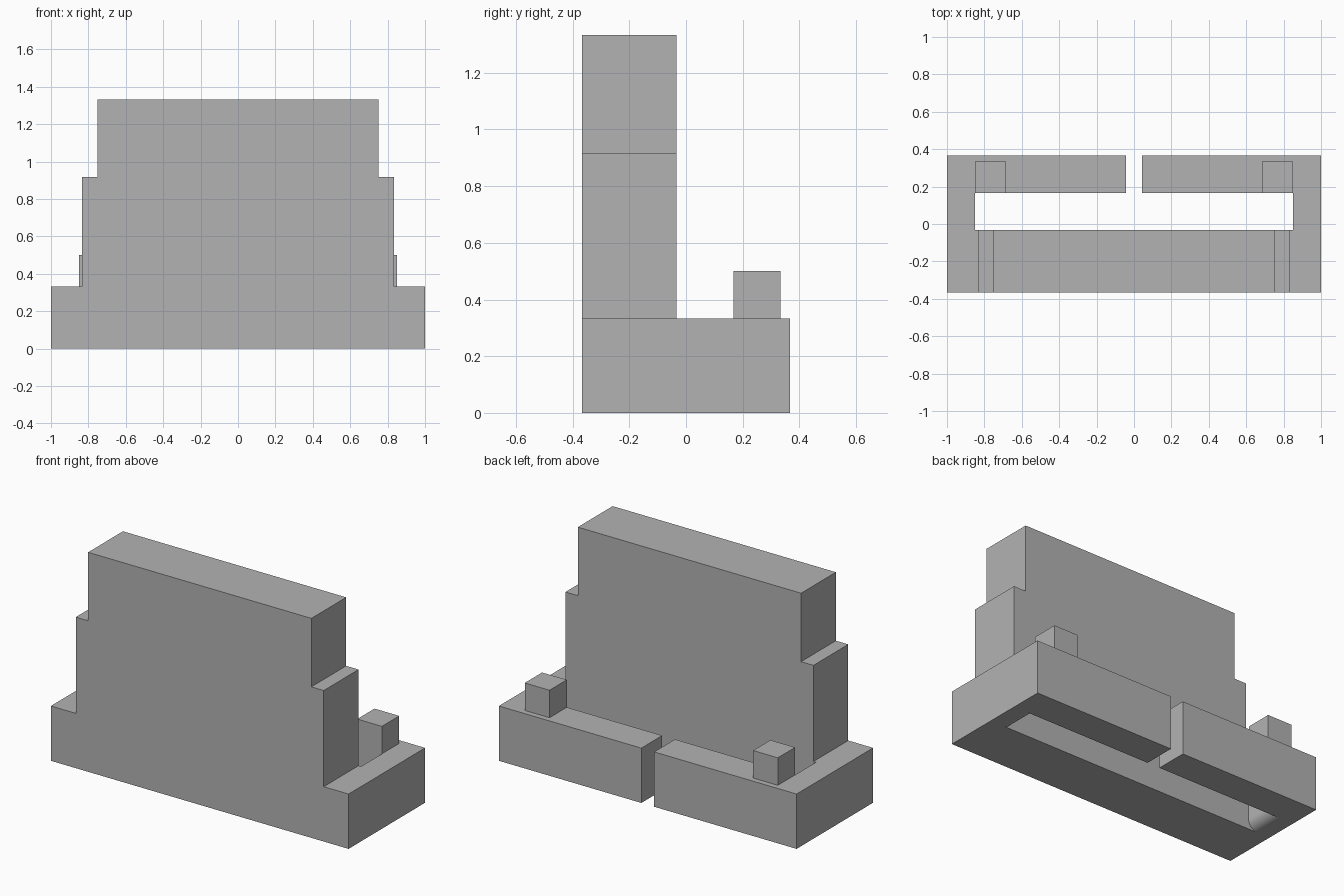
import bpy, bmesh, math

cube = bpy.data.objects.get("Cube")
if cube:
    bpy.data.objects.remove(cube, do_unlink=True)

GREY = (0.45, 0.45, 0.45, 1)
mat = bpy.data.materials.new("plain_grey")
mat.use_nodes = True
mat.diffuse_color = GREY
mat.node_tree.nodes["Principled BSDF"].inputs["Base Color"].default_value = GREY

BACK = 0.367       # half depth
BASE_TOP = 0.333
WALL_BACK = -0.033
BAR_FRONT = 0.167
SLOT = 0.85        # half length of the slot
ROUND = 0.063      # round-over radius under the slot ends


def extrude(name, half, y0, y1):
    """Mirror a right-hand (x, z) profile, listed bottom to top, and extrude it along y."""
    outline = half + [(-x, z) for x, z in reversed(half)]
    bm = bmesh.new()
    face = bm.faces.new([bm.verts.new((x, y0, z)) for x, z in outline])
    moved = bmesh.ops.extrude_face_region(bm, geom=[face])["geom"]
    verts = [v for v in moved if isinstance(v, bmesh.types.BMVert)]
    bmesh.ops.translate(bm, verts=verts, vec=(0, y1 - y0, 0))
    bmesh.ops.recalc_face_normals(bm, faces=bm.faces)
    mesh = bpy.data.meshes.new(name)
    bm.to_mesh(mesh)
    bm.free()
    mesh.materials.append(mat)
    obj = bpy.data.objects.new(name, mesh)
    bpy.context.collection.objects.link(obj)
    return obj


def cut(target, cutter):
    mod = target.modifiers.new("cut", "BOOLEAN")
    mod.operation = "DIFFERENCE"
    mod.solver = "EXACT"
    mod.object = cutter
    bpy.context.view_layer.objects.active = target
    bpy.ops.object.modifier_apply(modifier=mod.name)
    bpy.data.objects.remove(cutter, do_unlink=True)


# Stepped wall and base in one solid
body = extrude("stepped_wall_and_base",
               [(1, 0), (1, BASE_TOP), (0.833, BASE_TOP), (0.833, 0.917),
                (0.75, 0.917), (0.75, 1.333)], -BACK, BACK)

# Clear the space behind the wall above the base
cut(body, extrude("rear_cutter", [(1.2, BASE_TOP), (1.2, 1.6)], WALL_BACK, 0.6))

# Long slot, flared by a round-over at the bottom of each end
arc = [(SLOT + ROUND * (1 - math.cos(a)), ROUND * (1 - math.sin(a)))
       for a in (math.radians(90 - 7.5 * i) for i in range(13))]
cut(body, extrude("slot_cutter", [(SLOT + ROUND, -0.1)] + arc + [(SLOT, 0.6)],
                  WALL_BACK, BAR_FRONT))

# Gap that splits the rear bar
cut(body, extrude("gap_cutter", [(0.043, -0.1), (0.043, 0.6)], 0.1, 0.6))

bpy.ops.object.select_all(action="DESELECT")
body.select_set(True)
bpy.context.view_layer.objects.active = body
bpy.ops.object.shade_smooth_by_angle(angle=math.radians(30))

# Square pegs on the rear bars
for side, sign in (("left", 1), ("right", -1)):
    peg = extrude(side + "_peg", [(0.083, BASE_TOP), (0.083, 0.5)], BAR_FRONT, 0.333)
    peg.location.x = sign * 0.767
